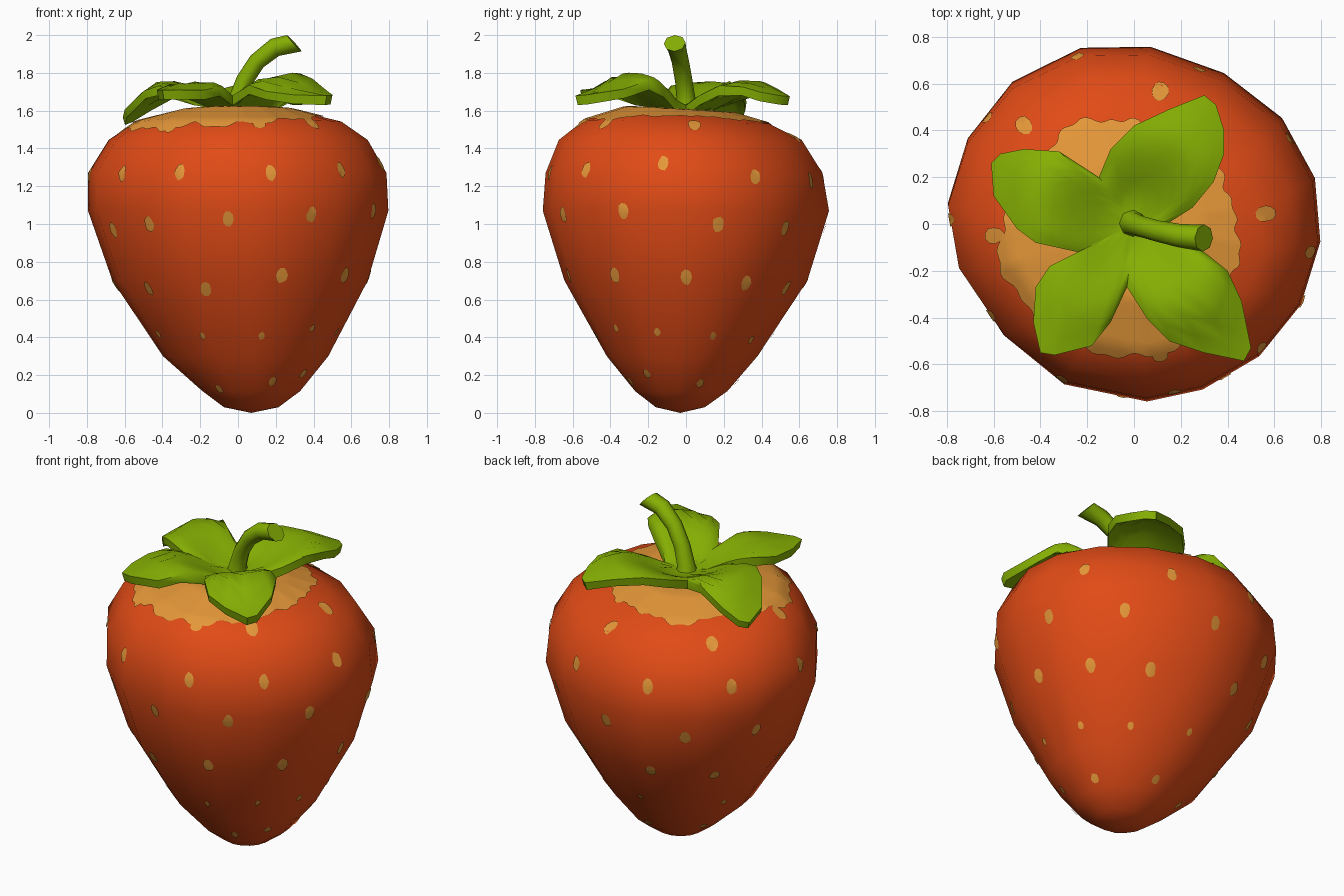
import bpy, bmesh, math, random
from mathutils import Vector
from mathutils.bvhtree import BVHTree

if "Cube" in bpy.data.objects:
    bpy.data.objects.remove(bpy.data.objects["Cube"])

random.seed(4)


def material(name, rgb):
    m = bpy.data.materials.new(name)
    m.diffuse_color = (*rgb, 1)
    m.use_nodes = True
    m.node_tree.nodes["Principled BSDF"].inputs["Base Color"].default_value = m.diffuse_color
    return m


RED = material("berry red", (0.75, 0.07, 0.008))
CREAM = material("pale orange", (0.78, 0.31, 0.04))
GREEN = material("leaf green", (0.235, 0.43, 0.001))


def finish(bm, name, mat, angle=60, closed=True):
    if closed:
        bmesh.ops.recalc_face_normals(bm, faces=bm.faces)
    me = bpy.data.meshes.new(name)
    bm.to_mesh(me)
    ob = bpy.data.objects.new(name, me)
    bpy.context.collection.objects.link(ob)
    me.materials.append(mat)
    bpy.ops.object.select_all(action='DESELECT')
    ob.select_set(True)
    bpy.context.view_layer.objects.active = ob
    bpy.ops.object.shade_smooth_by_angle(angle=math.radians(angle))
    return ob


def loft(bm, rings):
    """Join rings of points with quads; return rings of verts."""
    vs = [[bm.verts.new(p) for p in r] for r in rings]
    n = len(vs[0])
    for a, b in zip(vs, vs[1:]):
        for i in range(n):
            j = (i + 1) % n
            bm.faces.new((a[i], a[j], b[j], b[i]))
    return vs


def fan(bm, centre, ring):
    c = bm.verts.new(centre)
    for i in range(len(ring)):
        bm.faces.new((c, ring[i], ring[(i + 1) % len(ring)]))


def lerp_table(t, x):
    for (x0, y0), (x1, y1) in zip(t, t[1:]):
        if x <= x1:
            return y0 + (y1 - y0) * (x - x0) / (x1 - x0)
    return t[-1][1]


# Berry body: 16-sided rings (centre x, radius x, centre y, radius y, z, tilt)
profile = [
    (.07, .145, -.03, .13, .03, 0), (.07, .26, -.025, .245, .115, 0),
    (.04, .44, -.02, .40, .30, 0), (.01, .68, 0, .645, .70, 0),
    (0, .80, 0, .76, 1.07, 0), (-.005, .795, -.01, .735, 1.27, 0),
    (0, .69, -.03, .645, 1.445, 0), (0, .55, -.05, .49, 1.54, -.02),
    (0, .30, -.03, .29, 1.60, -.06)]
# Side directions and slight radius changes that make the outline uneven
sides = [(-5.7, 1), (15, 1), (37, .99), (60.5, .975), (85, 1), (106, 1.03), (129, 1.03),
         (151.5, 1.01), (173, 1), (194.5, .965), (222, .935), (247.5, .975), (274, 1),
         (291.5, 1), (312, 1), (333, 1)]
rings = []
for cx, rx, cy, ry, z, tilt in profile:
    ring = []
    for deg, s in sides:
        a = math.radians(deg)
        y = cy + s * ry * math.sin(a)
        ring.append((cx + s * rx * math.cos(a), y, z + tilt * y))
    rings.append(ring)
body = bmesh.new()
vs = loft(body, rings)
fan(body, (.07, -.03, 0), vs[0])
fan(body, (0, -.03, 1.605), vs[-1])
bmesh.ops.recalc_face_normals(body, faces=body.faces)
tree = BVHTree.FromBMesh(body)
finish(body, "berry_body", RED, 80)

# Seed spots: thin patches projected on the body (angle, height)
seeds = [
    (135, 1.46), (80, 1.46), (7, 1.52), (183, 1.5), (-79, 1.53), (-128, 1.51), (-48, 1.53),
    (-147, 1.27), (-114, 1.275), (-77, 1.27), (-45, 1.285), (-8, 1.32), (32, 1.25),
    (69, 1.23), (107, 1.25), (141, 1.25), (177, 1.26),
    (-158, .97), (-131, 1.0), (-94, 1.03), (-60, 1.05), (-25, 1.07), (15, 1.0),
    (49, .98), (88, .98), (122, .95), (153, .95),
    (-143, .66), (-106, .66), (-70, .73), (-34, .73), (2, .72), (32, .69),
    (61, .66), (106, .69), (136, .66), (175, .68),
    (-117, .41), (-79, .41), (-46, .45), (-16, .43), (20, .41), (54, .39),
    (95, .42), (150, .4), (-160, .42),
    (-130, .13), (-69, .17), (-36, .21), (20, .16), (90, .17), (150, .17)]
spots = bmesh.new()
for deg, z in seeds:
    w, h = (.03, .043) if z > .6 else (.017, .023) if z > .3 else (.022, .03)
    if z > 1.4:
        w, h = .036, .05
    a = math.radians(deg)
    d = Vector((1.07 * math.cos(a), math.sin(a), 0)).normalized()
    start = Vector((.07 if z < .3 else .03 if z < .6 else 0, -.02, z))
    hit, n, _, _ = tree.ray_cast(start, d)
    u = Vector((-math.sin(a), math.cos(a), 0))
    u = (u - n * u.dot(n)).normalized()
    v = n.cross(u)
    ring = []
    for k in range(10):
        t = k * math.tau / 10
        s = random.uniform(.9, 1.1)
        p = hit + u * (w * s * math.cos(t)) + v * (h * s * math.sin(t))
        q = tree.ray_cast(p + n * .2, -n)[0] or p
        ring.append(spots.verts.new(q + n * .006))
    fan(spots, hit + n * .007, ring)
for f in spots.faces:
    f.normal_update()
flip = [f for f in spots.faces
        if f.normal.dot(f.calc_center_median() - Vector((.02, 0, .9))) < 0]
bmesh.ops.reverse_faces(spots, faces=flip)
finish(spots, "seed_spots", CREAM, closed=False)

# Pale patch under the leaves: ragged radius by angle, projected down
edge = [(-180, .55), (-168, .60), (-155, .58), (-140, .58), (-110, .56),
        (-92, .57), (-70, .55), (-45, .54), (-25, .46), (-12, .47), (5, .42),
        (25, .43), (60, .43), (90, .43), (108, .47), (130, .51), (140, .47),
        (155, .47), (180, .55)]
rays = []
for i in range(160):
    deg = -180 + i * 360 / 160
    wave = .012 * math.sin(math.radians(deg * 13)) + .008 * math.sin(math.radians(deg * 29))
    rays.append((math.radians(deg), lerp_table(edge, deg) + wave))
rings = []
for k in range(1, 21):
    ring = []
    for a, r in rays:
        p = Vector((r * k / 20 * math.cos(a), r * k / 20 * math.sin(a), 3))
        hit, n, _, _ = tree.ray_cast(p, Vector((0, 0, -1)))
        ring.append(hit + n * .007)
    rings.append(ring)
patch = bmesh.new()
vs = loft(patch, rings)
fan(patch, tree.ray_cast(Vector((0, 0, 3)), Vector((0, 0, -1)))[0] + Vector((0, 0, .006)), vs[0])
for f in patch.faces:
    f.normal_update()
bmesh.ops.reverse_faces(patch, faces=[f for f in patch.faces if f.normal.z < 0])
finish(patch, "pale_patch", CREAM, closed=False)

# Leaf crown: four arched leaves as (hump height, tip height, edge droop, cross tilt, outline)
leaves = [
    (1.775, 1.66, .035, 0, [(.14, 0), (.25, .07), (.34, .18), (.385, .3), (.385, .4),
                            (.35, .51), (.30, .55), (.15, .49), (0, .42), (-.10, .32),
                            (-.15, .20)]),
    (1.77, 1.55, .035, 0, [(-.32, .31), (-.47, .32), (-.57, .30), (-.61, .26), (-.60, .12),
                           (-.50, -.02), (-.42, -.08), (-.24, -.12)]),
    (1.765, 1.71, .035, 0, [(-.36, -.18), (-.42, -.27), (-.43, -.42), (-.40, -.55),
                            (-.34, -.56), (-.18, -.52), (-.10, -.42), (-.03, -.27)]),
    (1.81, 1.68, .06, .05, [(.06, -.41), (.15, -.50), (.30, -.55), (.47, -.585), (.50, -.53),
                            (.46, -.33), (.40, -.20), (.30, -.12), (.2, -.06)])]


def leaf_layer(drop, shrink):
    out = []
    for k in range(1, 8):
        ring = []
        for hump, tip, droop, tilt, pts in leaves:
            heights = [(0, 1.63), (.12, 1.637), (.27, 1.64 + .6 * (hump - 1.64)), (.40, hump),
                       (.48, hump - .01), (.68, tip), (.80, tip)]
            for x, y in pts:
                x, y = x * k / 7 * shrink, y * k / 7 * shrink
                r = math.hypot(x, y)
                z = lerp_table(heights, r) + tilt * (x + y + .1) * min(1, r / .3)
                z -= droop * (k / 7) ** 3 * max(0, min(1, (.68 - r) / .15, r / .25))
                ring.append((x, y, z - drop))
        out.append(ring)
    return out


crown = bmesh.new()
top = loft(crown, leaf_layer(0, 1))
low = loft(crown, leaf_layer(.05, .98))
fan(crown, (0, 0, 1.63), top[0])
fan(crown, (0, 0, 1.58), low[0])
for i in range(len(top[-1])):
    j = (i + 1) % len(top[-1])
    crown.faces.new((top[-1][i], top[-1][j], low[-1][j], low[-1][i]))
finish(crown, "leaf_crown", GREEN, 50)

# Stem: eight-sided tube bending to the right (point, radius)
path = [((-.01, .005, 1.58), .07), ((0, 0, 1.66), .05), ((.035, -.012, 1.76), .046),
        ((.10, -.03, 1.86), .046), ((.195, -.05, 1.935), .05), ((.298, -.06, 1.957), .058)]
pts = [Vector(p) for p, r in path]
rings = []
for i, (p, r) in enumerate(path):
    t = pts[min(i + 1, len(pts) - 1)] - pts[max(i - 1, 0)]
    if i == len(pts) - 1:
        t = Vector((1, -.1, .9))
    t.normalize()
    up = t.cross(Vector((0, 1, 0))).normalized()
    side = up.cross(t)
    rings.append([pts[i] + r * (side * math.cos(k * math.tau / 8) + up * math.sin(k * math.tau / 8))
                  for k in range(8)])
stem = bmesh.new()
vs = loft(stem, rings)
stem.faces.new(vs[0])
stem.faces.new(vs[-1])
finish(stem, "stem", GREEN, 50)
